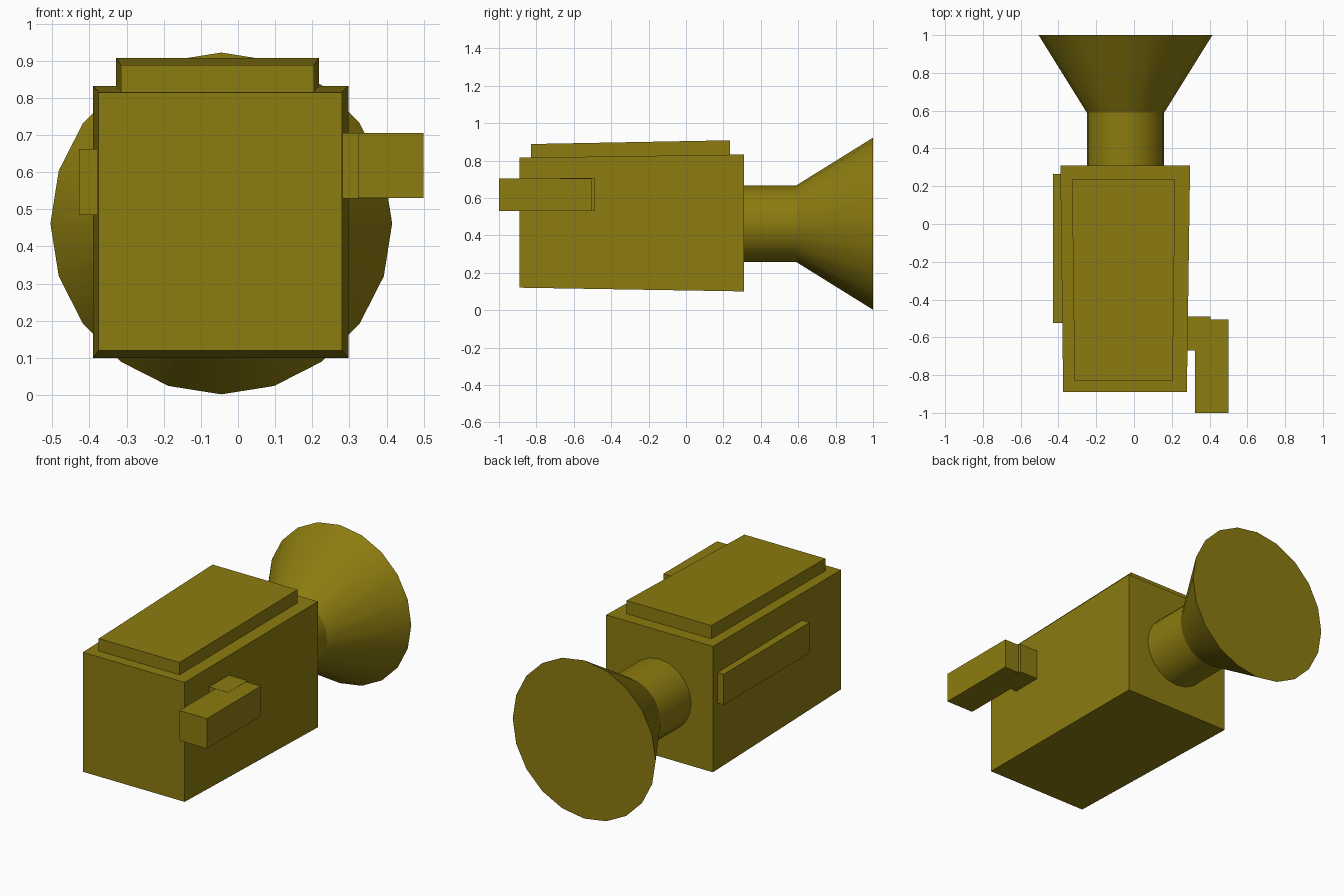
import bpy, bmesh, math

cube = bpy.data.objects.get("Cube")
if cube:
    bpy.data.objects.remove(cube, do_unlink=True)

olive = bpy.data.materials.new("olive_plastic")
olive.use_nodes = True
colour = (0.26, 0.2, 0.005, 1)
olive.diffuse_color = colour
olive.node_tree.nodes["Principled BSDF"].inputs["Base Color"].default_value = colour


def finish(name, bm):
    """Turn a bmesh into a coloured object."""
    bmesh.ops.recalc_face_normals(bm, faces=bm.faces)
    mesh = bpy.data.meshes.new(name)
    bm.to_mesh(mesh)
    bm.free()
    mesh.materials.append(olive)
    obj = bpy.data.objects.new(name, mesh)
    bpy.context.collection.objects.link(obj)
    return obj


def tapered_box(name, y0, front, y1, back):
    """Box between two rectangles (x0, x1, z0, z1) at y0 and y1."""
    bm = bmesh.new()
    bmesh.ops.create_cube(bm, size=1)
    for v in bm.verts:
        x0, x1, z0, z1 = front if v.co.y < 0 else back
        v.co = (x1 if v.co.x > 0 else x0,
                y0 if v.co.y < 0 else y1,
                z1 if v.co.z > 0 else z0)
    return finish(name, bm)


def box(name, x, y, z):
    return tapered_box(name, y[0], (*x, *z), y[1], (*x, *z))


# Camera body and lid, both widening slightly towards the lens
tapered_box("body", -0.89, (-0.375, 0.28, 0.12, 0.815),
            0.31, (-0.39, 0.297, 0.1, 0.832))
tapered_box("top_plate", -0.83, (-0.315, 0.205, 0.8, 0.888),
            0.235, (-0.328, 0.218, 0.8, 0.908))

# Side panel, viewfinder and its bracket
box("side_panel", (-0.428, -0.36), (-0.525, 0.265), (0.485, 0.663))
box("viewfinder", (0.323, 0.5), (-1, -0.505), (0.53, 0.705))
box("viewfinder_bracket", (0.26, 0.405), (-0.67, -0.49), (0.529, 0.706))

# Lens barrel and flared hood: rings of (y, radius), closed at both ends
SIDES = 20
bm = bmesh.new()
rings = []
for y, r in ((0.3, 0.205), (0.59, 0.205), (1, 0.46)):
    angles = [math.tau * i / SIDES for i in range(SIDES)]
    rings.append([bm.verts.new((-0.045 + r * math.cos(a), y, 0.462 + r * math.sin(a)))
                  for a in angles])
for a, b in zip(rings, rings[1:]):
    for i in range(SIDES):
        j = (i + 1) % SIDES
        bm.faces.new((a[i], a[j], b[j], b[i]))
bm.faces.new(rings[0])
bm.faces.new(rings[-1])
lens = finish("lens", bm)
bpy.ops.object.select_all(action='DESELECT')
lens.select_set(True)
bpy.context.view_layer.objects.active = lens
bpy.ops.object.shade_smooth_by_angle(angle=math.radians(30))
